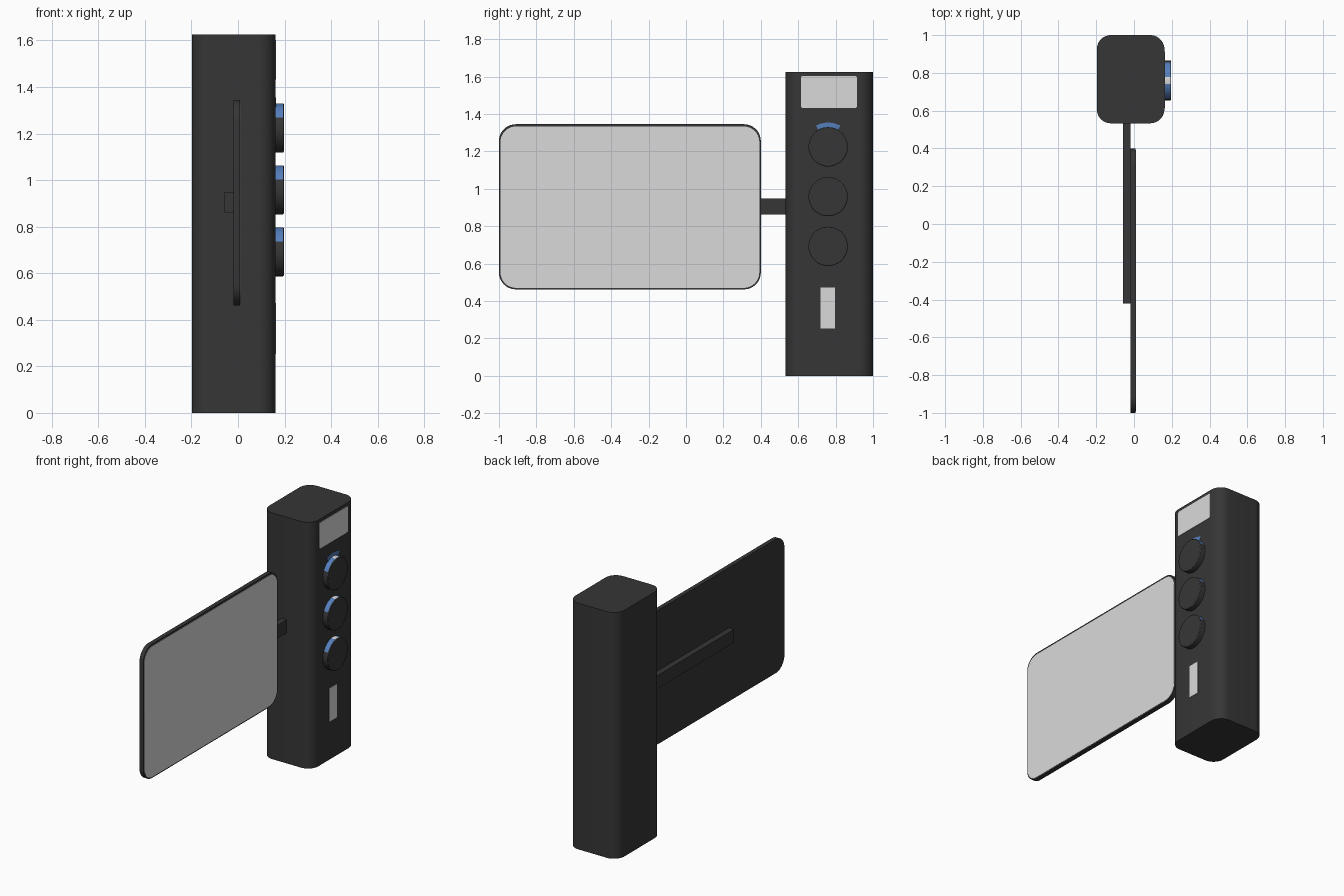
import bpy, bmesh, math
from mathutils import Vector

if "Cube" in bpy.data.objects:
    bpy.data.objects.remove(bpy.data.objects["Cube"])


def material(name, rgb):
    m = bpy.data.materials.new(name)
    m.diffuse_color = (*rgb, 1)
    m.use_nodes = True
    m.node_tree.nodes["Principled BSDF"].inputs["Base Color"].default_value = m.diffuse_color
    return m


DARK = material("charcoal", (0.037, 0.037, 0.037))
LIGHT = material("light grey", (0.70, 0.70, 0.70))
BLUE = material("blue", (0.09, 0.21, 0.50))


def rounded_rect(u0, u1, v0, v1, r, n=10):
    """Outline of a rectangle with rounded corners."""
    if r == 0:
        return [(u0, v0), (u1, v0), (u1, v1), (u0, v1)]
    pts = []
    corners = [(u1 - r, v1 - r), (u0 + r, v1 - r), (u0 + r, v0 + r), (u1 - r, v0 + r)]
    for k, (cu, cv) in enumerate(corners):
        for i in range(n + 1):
            a = math.pi / 2 * (k + i / n)
            pts.append((cu + r * math.cos(a), cv + r * math.sin(a)))
    return pts


def prism(name, outline, lo, hi, mats, axis="X", rule=None):
    """Extrude an outline along X (outline in y, z) or Z (outline in x, y)."""
    def place(p, d):
        return Vector((d, *p)) if axis == "X" else Vector((*p, d))
    bm = bmesh.new()
    a = [bm.verts.new(place(p, lo)) for p in outline]
    b = [bm.verts.new(place(p, hi)) for p in outline]
    bm.faces.new(a)
    bm.faces.new(b)
    n = len(outline)
    for i in range(n):
        j = (i + 1) % n
        bm.faces.new((a[i], a[j], b[j], b[i]))
    bmesh.ops.recalc_face_normals(bm, faces=bm.faces)
    bm.normal_update()
    if rule:
        for f in bm.faces:
            f.material_index = rule(f)
    mesh = bpy.data.meshes.new(name)
    bm.to_mesh(mesh)
    bm.free()
    for m in mats:
        mesh.materials.append(m)
    ob = bpy.data.objects.new(name, mesh)
    bpy.context.collection.objects.link(ob)
    bpy.ops.object.select_all(action="DESELECT")
    ob.select_set(True)
    bpy.context.view_layer.objects.active = ob
    bpy.ops.object.shade_smooth_by_angle(angle=math.radians(30))
    return ob


# Upright housing
prism("housing", rounded_rect(-0.197, 0.161, 0.533, 1.0, 0.075), 0, 1.625, [DARK], axis="Z")

# Display window and lower slot on the right side
prism("display_window", rounded_rect(0.614, 0.914, 1.432, 1.603, 0.01, 4), 0.158, 0.164, [LIGHT])
prism("lower_slot", rounded_rect(0.72, 0.796, 0.252, 0.472, 0), 0.158, 0.164, [LIGHT])

# Screen slab with its pale panel
prism("screen_slab", rounded_rect(-1.0, 0.40, 0.462, 1.345, 0.09), -0.019, 0.009, [DARK])
prism("screen_panel", rounded_rect(-0.992, 0.392, 0.47, 1.333, 0.083), 0.007, 0.011, [LIGHT])

# Support arm behind the screen
prism("support_arm", rounded_rect(-0.42, 0.56, 0.861, 0.948, 0), -0.057, -0.018, [DARK])


# Dials: upper rim is blue with a pale marker at the very top
def rim_colour(f):
    if abs(f.normal.x) > 0.5:
        return 0
    tilt = math.degrees(math.acos(max(-1, min(1, f.normal.z))))
    return 2 if tilt < 10 else 1 if tilt < 64 else 0


DIAL_Y, DIAL_R = 0.76, 0.105
for k, z in enumerate((1.224, 0.958, 0.692)):
    ring = [(DIAL_Y + DIAL_R * math.cos(2 * math.pi * i / 72),
             z + DIAL_R * math.sin(2 * math.pi * i / 72)) for i in range(72)]
    dial = prism(f"dial_{k + 1}", ring, 0.155, 0.197, [DARK, BLUE, LIGHT], rule=rim_colour)
    bev = dial.modifiers.new("soft_rim", "BEVEL")
    bev.width, bev.segments, bev.material = 0.004, 2, 0
    bev.limit_method, bev.angle_limit = "ANGLE", math.radians(40)

# Blue arc on the housing above the top dial
angles = [math.radians(60 + 5 * i) for i in range(13)]
arc = [(DIAL_Y + 0.13 * math.cos(a), 1.224 + 0.13 * math.sin(a)) for a in angles]
arc += [(DIAL_Y + 0.10 * math.cos(a), 1.224 + 0.10 * math.sin(a)) for a in reversed(angles)]
prism("dial_arc", arc, 0.158, 0.163, [BLUE])
